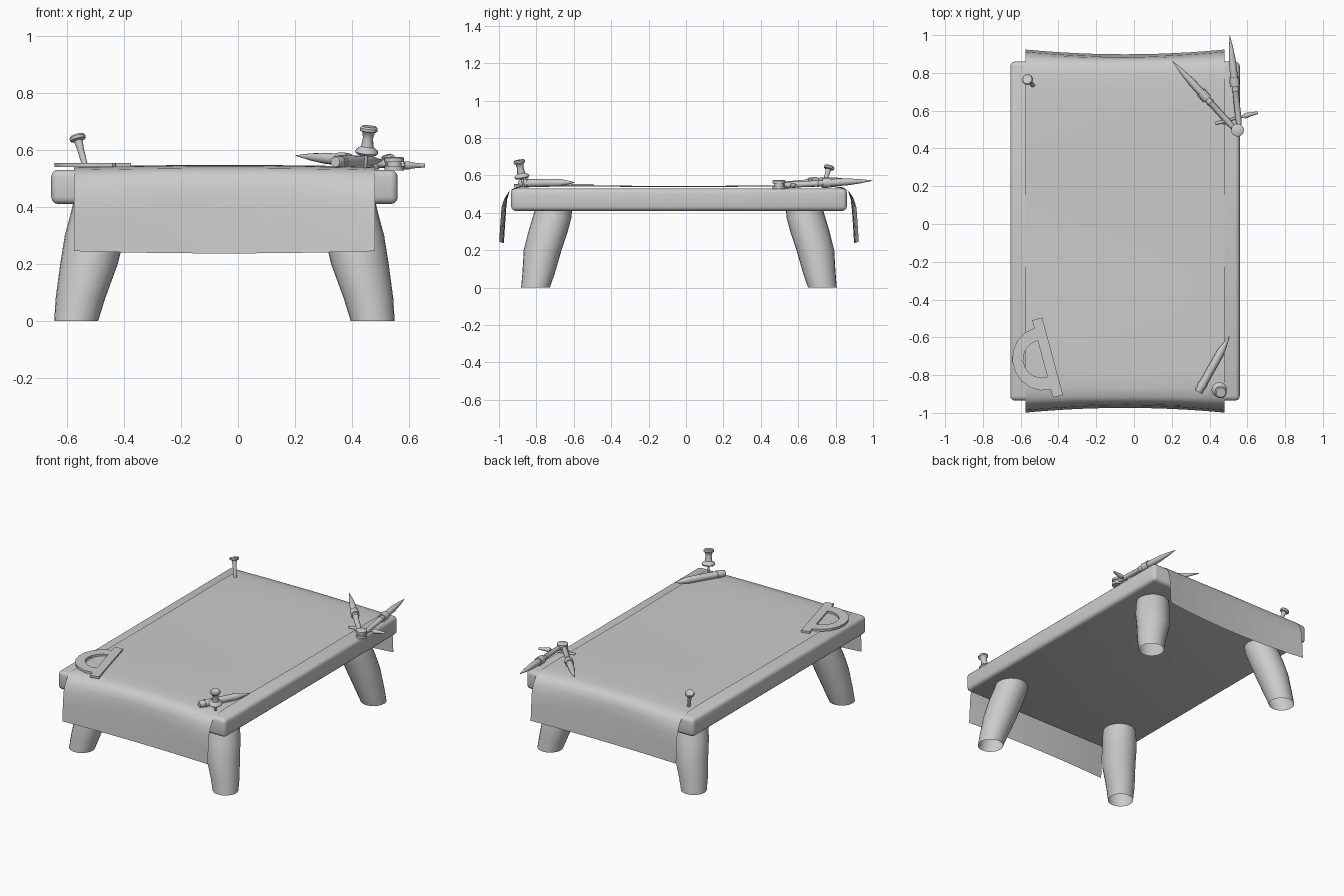
import bpy, bmesh, math
from mathutils import Vector

if "Cube" in bpy.data.objects:
    bpy.data.objects.remove(bpy.data.objects["Cube"])

CX, CY = -0.0475, -0.0375   # centre of the table top


def finish(name, bm, angle=40):
    bmesh.ops.recalc_face_normals(bm, faces=bm.faces)
    me = bpy.data.meshes.new(name)
    bm.to_mesh(me)
    bm.free()
    ob = bpy.data.objects.new(name, me)
    bpy.context.collection.objects.link(ob)
    bpy.ops.object.select_all(action='DESELECT')
    ob.select_set(True)
    bpy.context.view_layer.objects.active = ob
    bpy.ops.object.shade_smooth_by_angle(angle=math.radians(angle))
    return ob


def add_rings(bm, sections, axis, n=16, caps=(True, True)):
    """Loft circles (centre, radius), all perpendicular to axis."""
    q = Vector(axis).to_track_quat('Z', 'Y')
    loops = []
    for c, r in sections:
        loops.append([bm.verts.new(Vector(c) + q @ Vector((r * math.cos(2 * math.pi * i / n),
                      r * math.sin(2 * math.pi * i / n), 0))) for i in range(n)])
    for a, b in zip(loops, loops[1:]):
        for i in range(n):
            j = (i + 1) % n
            bm.faces.new((a[i], a[j], b[j], b[i]))
    if caps[0]:
        bm.faces.new(loops[0][::-1])
    if caps[1]:
        bm.faces.new(loops[-1])


def add_lathe(bm, a, b, profile, n=16):
    """Turned shape from a to b; profile is (fraction along, radius)."""
    a, b = Vector(a), Vector(b)
    add_rings(bm, [(a.lerp(b, t), r) for t, r in profile], b - a, n)


def lathe(name, a, b, profile, n=16):
    bm = bmesh.new()
    add_lathe(bm, a, b, profile, n)
    return finish(name, bm)


# Table top with rounded edges
bm = bmesh.new()
bmesh.ops.create_cube(bm, size=1)
for v in bm.verts:
    v.co = (CX + v.co.x * 1.215, CY + v.co.y * 1.795, 0.47 + v.co.z * 0.12)
bmesh.ops.bevel(bm, geom=bm.edges[:], offset=0.024, segments=3, profile=0.5, affect='EDGES')
finish("table_top", bm)

# Splayed, slightly bulging legs with open feet
for sx, side in ((-1, "left"), (1, "right")):
    for sy, end in ((-1, "front"), (1, "back")):
        bm = bmesh.new()
        prof = [(0.52, 0.767, 0.0, 0.077), (0.505, 0.75, 0.08, 0.087), (0.475, 0.729, 0.2, 0.101),
                (0.455, 0.7, 0.3, 0.105), (0.437, 0.68, 0.37, 0.104), (0.43, 0.67, 0.42, 0.099)]
        add_rings(bm, [((CX + sx * x, CY + sy * y, z), r) for x, y, z, r in prof],
                  (0, 0, 1), 24, (False, True))
        finish(f"{end}_{side}_leg", bm)

# Paper sheet draped over both ends
half = [(0, .543), (.2, .544), (.4, .546), (.6, .547), (.75, .546), (.83, .543), (.88, .535),
        (.905, .515), (.918, .475), (.924, .42), (.929, .35), (.933, .29), (.936, .237)]
path = [(-d, z) for d, z in half[:0:-1]] + half
bm = bmesh.new()
cols = 12
grid = []
for d, z in path:
    drop = min(1, max(0, (0.535 - z) / 0.1))
    row = []
    for i in range(cols + 1):
        u = 2 * i / cols - 1
        y = CY + d + math.copysign(0.025 * drop * u * u, d)
        zz = z + (0.008 * drop - 0.006 * (1 - drop)) * u * u
        row.append(bm.verts.new((CX + u * 0.5275, y, zz)))
    grid.append(row)
for a, b in zip(grid, grid[1:]):
    for i in range(cols):
        bm.faces.new((a[i], a[i + 1], b[i + 1], b[i]))
finish("paper_sheet", bm, 60)

# Protractor: straight bar plus a faceted half ring
bm = bmesh.new()
U, V = Vector((0.26, -0.966, 0)), Vector((-0.966, -0.26, 0))
O = Vector((-0.4575, -0.707, 0.54))


def pv(u, v):
    return bm.verts.new(O + U * u + V * v)


bm.faces.new([pv(-.212, -.0275), pv(.212, -.0275), pv(.212, .0275), pv(-.212, .0275)])
arc = [math.pi * i / 9 for i in range(10)]
inner = [pv(.1 * math.cos(t), .0275 + .103 * math.sin(t)) for t in arc]
outer = [pv(.168 * math.cos(t), .0275 + .16 * math.sin(t)) for t in arc]
for i in range(9):
    bm.faces.new((inner[i], outer[i], outer[i + 1], inner[i + 1]))
ext = bmesh.ops.extrude_face_region(bm, geom=bm.faces[:], use_keep_orig=True)
for v in ext["geom"]:
    if isinstance(v, bmesh.types.BMVert):
        v.co.z += 0.014
finish("protractor", bm, 20)

# Pencil with eraser band and sharpened tip
lathe("pencil", (0.341, -0.889, 0.558), (0.505, -0.596, 0.562),
      [(0, .018), (.02, .021), (.1, .021), (.1, .024), (.16, .024), (.16, .021),
       (.7, .021), (.76, .019), (1, .002)], 12)

# Push pin at the front right corner
lathe("push_pin", (0.446, -0.868, 0.535), (0.46, -0.893, 0.682),
      [(0, .003), (.04, .006), (.33, .006), (.33, .034), (.38, .041), (.44, .038), (.52, .022),
       (.72, .018), (.85, .022), (.9, .031), (.96, .031), (1, .025)])

# Nail at the back left corner
lathe("nail", (-0.534, 0.733, 0.535), (-0.565, 0.767, 0.65),
      [(0, .01), (.6, .012), (.84, .015), (.87, .027), (.95, .029), (1, .025)])

# Drawing compass: two arms, each with collar and pointed end
hinge = Vector((0.548, 0.497, 0.55))
for label, start, tip in (("left", (.526, .51, .55), (.203, .863, .58)),
                          ("right", (.556, .525, .548), (.507, .998, .572))):
    lathe(f"compass_{label}_arm", start, tip,
          [(0, .013), (.08, .016), (.36, .016), (.38, .02), (.4, .016), (.43, .018), (.43, .026),
           (.53, .026), (.53, .02), (.58, .02), (.7, .019), (.85, .012), (1, .001)], 12)

# Compass hinge
lathe("compass_hinge", hinge + Vector((0, 0, -.023)), hinge + Vector((0, 0, .025)),
      [(0, .034), (.35, .034), (.35, .026), (.62, .026), (.62, .034), (.92, .034), (1, .028)])

# Compass adjusting screw
lathe("compass_screw", (.43, .532, .546), (.655, .59, .545),
      [(0, .006), (.05, .008), (.18, .008), (.18, .016), (.28, .016), (.28, .007), (.68, .007),
       (.68, .014), (.76, .014), (.8, .011), (1, .007)], 10)
